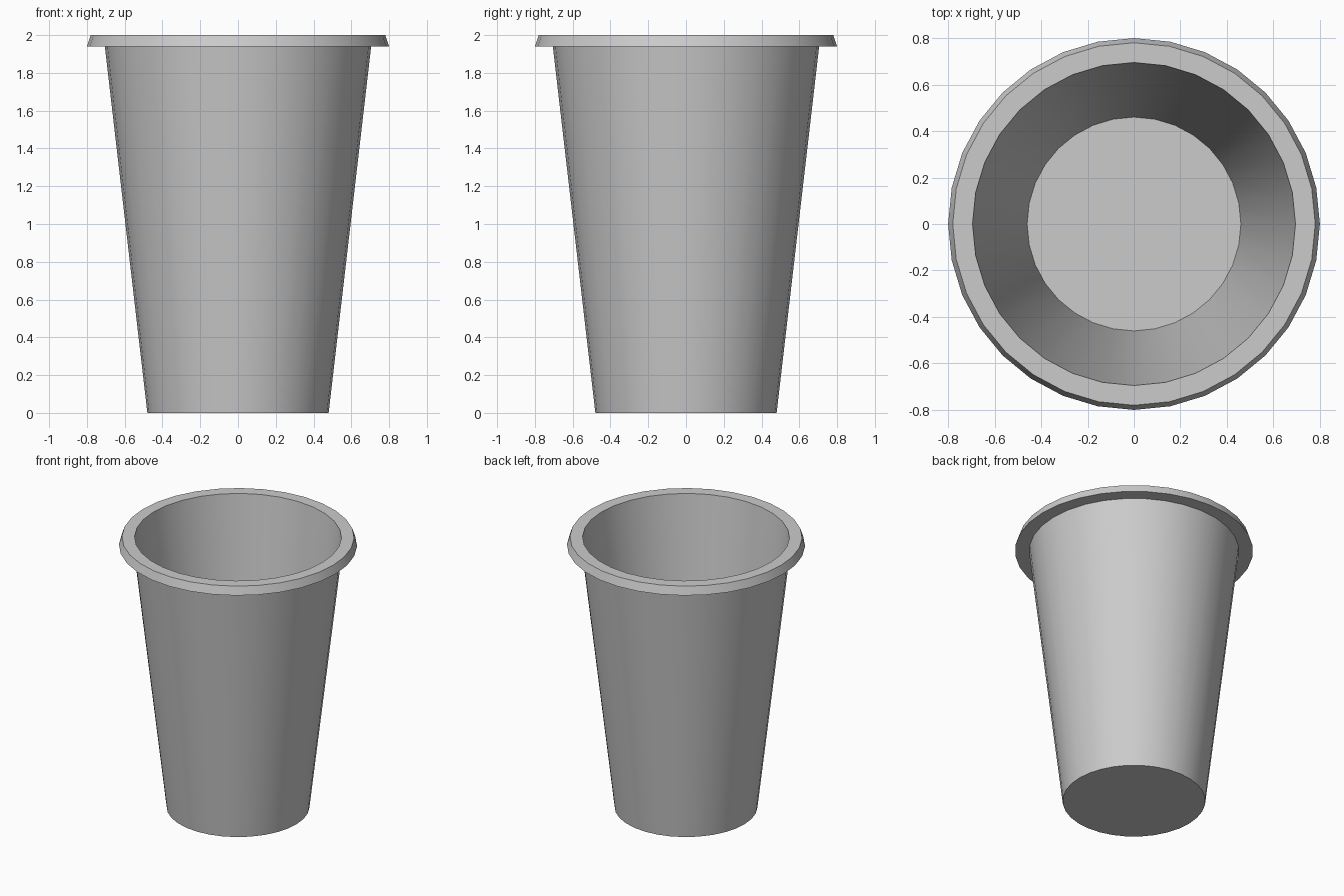
import bpy, bmesh
from math import cos, sin, tau, radians

if "Cube" in bpy.data.objects:
    bpy.data.objects.remove(bpy.data.objects["Cube"])

SIDES = 32


def ring(bm, radius, z):
    return [bm.verts.new((radius * cos(tau * i / SIDES), radius * sin(tau * i / SIDES), z))
            for i in range(SIDES)]


# Cup profile (radius, height): base, outer wall, flared rim, inner wall, floor
profile = [(0.48, 0), (0.705, 1.94), (0.80, 1.94), (0.78, 2.0), (0.695, 2.0), (0.46, 0.02)]

bm = bmesh.new()
rings = [ring(bm, r, z) for r, z in profile]
for a, b in zip(rings, rings[1:]):
    for i in range(SIDES):
        j = (i + 1) % SIDES
        bm.faces.new((a[i], a[j], b[j], b[i]))

# Underside and inner floor
bm.faces.new(rings[0][::-1])
bm.faces.new(rings[-1])
bmesh.ops.recalc_face_normals(bm, faces=bm.faces[:])

mesh = bpy.data.meshes.new("cup")
bm.to_mesh(mesh)
bm.free()
cup = bpy.data.objects.new("cup", mesh)
bpy.context.collection.objects.link(cup)

# Smooth walls, crisp rim and base edges
bpy.context.view_layer.objects.active = cup
cup.select_set(True)
bpy.ops.object.shade_smooth_by_angle(angle=radians(30))
